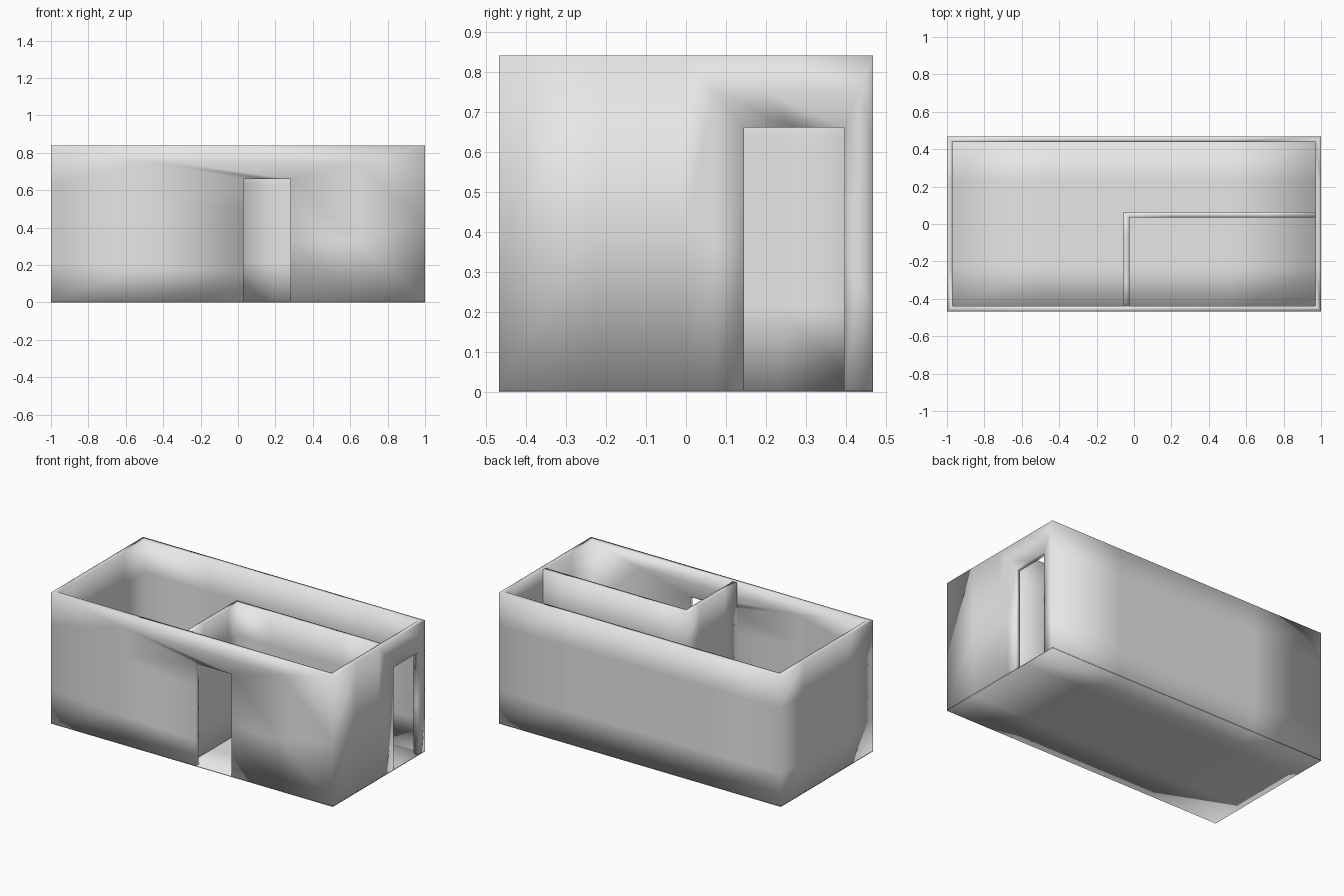
import bpy
import bmesh

cube = bpy.data.objects.get("Cube")
if cube:
    bpy.data.objects.remove(cube, do_unlink=True)

# Overall sizes
X, Y, H, BASE, THICK = 1.0, 0.4675, 0.84, 0.004, 0.03
MID, DOOR = 0.42, 0.66

plaster = bpy.data.materials.new("plaster_grey")
plaster.use_nodes = True
plaster.diffuse_color = (0.8, 0.8, 0.8, 1)
plaster.node_tree.nodes["Principled BSDF"].inputs["Base Color"].default_value = (0.8, 0.8, 0.8, 1)


def finish(bm, name, cuts, thickness=0):
    """Weld, subdivide and smooth a mesh, giving it wall thickness if asked."""
    bmesh.ops.remove_doubles(bm, verts=bm.verts, dist=0.0005)
    bmesh.ops.subdivide_edges(bm, edges=bm.edges[:], cuts=cuts, use_grid_fill=True)
    for face in bm.faces:
        face.smooth = True
    mesh = bpy.data.meshes.new(name)
    bm.to_mesh(mesh)
    bm.free()
    mesh.materials.append(plaster)
    obj = bpy.data.objects.new(name, mesh)
    bpy.context.collection.objects.link(obj)
    if thickness:
        mod = obj.modifiers.new("thickness", "SOLIDIFY")
        mod.thickness = thickness
        mod.offset = -1
        mod.use_even_offset = True
    return obj


def add_faces(bm, faces, place):
    """Add upright faces given as (along, height) points."""
    for points in faces:
        bm.faces.new([bm.verts.new(place(u, max(z, BASE))) for u, z in points])


def panels(half):
    """A plain wall as four panels."""
    return [[(u, z), (u + half, z), (u + half, z + MID), (u, z + MID)]
            for u in (-half, 0) for z in (0, MID)]


# Outer walls, welded at the corners, with two doorways
l, r = 0.03, 0.28
front = [
    [(-X, 0), (l, 0), (l, DOOR / 2), (-X, MID)],
    [(-X, MID), (l, DOOR / 2), (l, DOOR), (-X, H)],
    [(-X, H), (l, DOOR), (r, DOOR)],
    [(-X, H), (r, DOOR), (X, H)],
    [(r, DOOR), (X, 0), (X, H)],
    [(r, DOOR), (r, 0), (X, 0)],
]
a, b = 0.145, 0.395
side = [
    [(-Y, 0), (0, 0), (0, H), (-Y, H)],
    [(0, 0), (a, 0), (a, DOOR), (0, H)],
    [(0, H), (a, DOOR), (b, DOOR)],
    [(0, H), (b, DOOR), (Y, H)],
    [(b, DOOR), (Y, MID), (Y, H)],
    [(b, 0), (Y, 0), (Y, MID), (b, DOOR)],
]
bm = bmesh.new()
add_faces(bm, front, lambda u, z: (u, -Y, z))
add_faces(bm, side, lambda u, z: (X, u, z))
add_faces(bm, panels(X), lambda u, z: (-u, Y, z))
add_faces(bm, panels(Y), lambda u, z: (-X, -u, z))
finish(bm, "outer_walls", 1, THICK)

# L-shaped partition around the inner room
path = [(X - THICK, 0.065), (-0.055, 0.065), (-0.055, THICK - Y)]
bm = bmesh.new()
for p, q in zip(path, path[1:]):
    bm.faces.new([bm.verts.new(c) for c in
                  ((*p, BASE), (*q, BASE), (*q, H), (*p, H))])
finish(bm, "partition_walls", 3, THICK)

# Thin floor slab
bm = bmesh.new()
bmesh.ops.create_cube(bm, size=1)
for v in bm.verts:
    v.co = (v.co.x * 2 * X, v.co.y * 2 * Y, (v.co.z + 0.5) * BASE)
finish(bm, "floor", 3)
